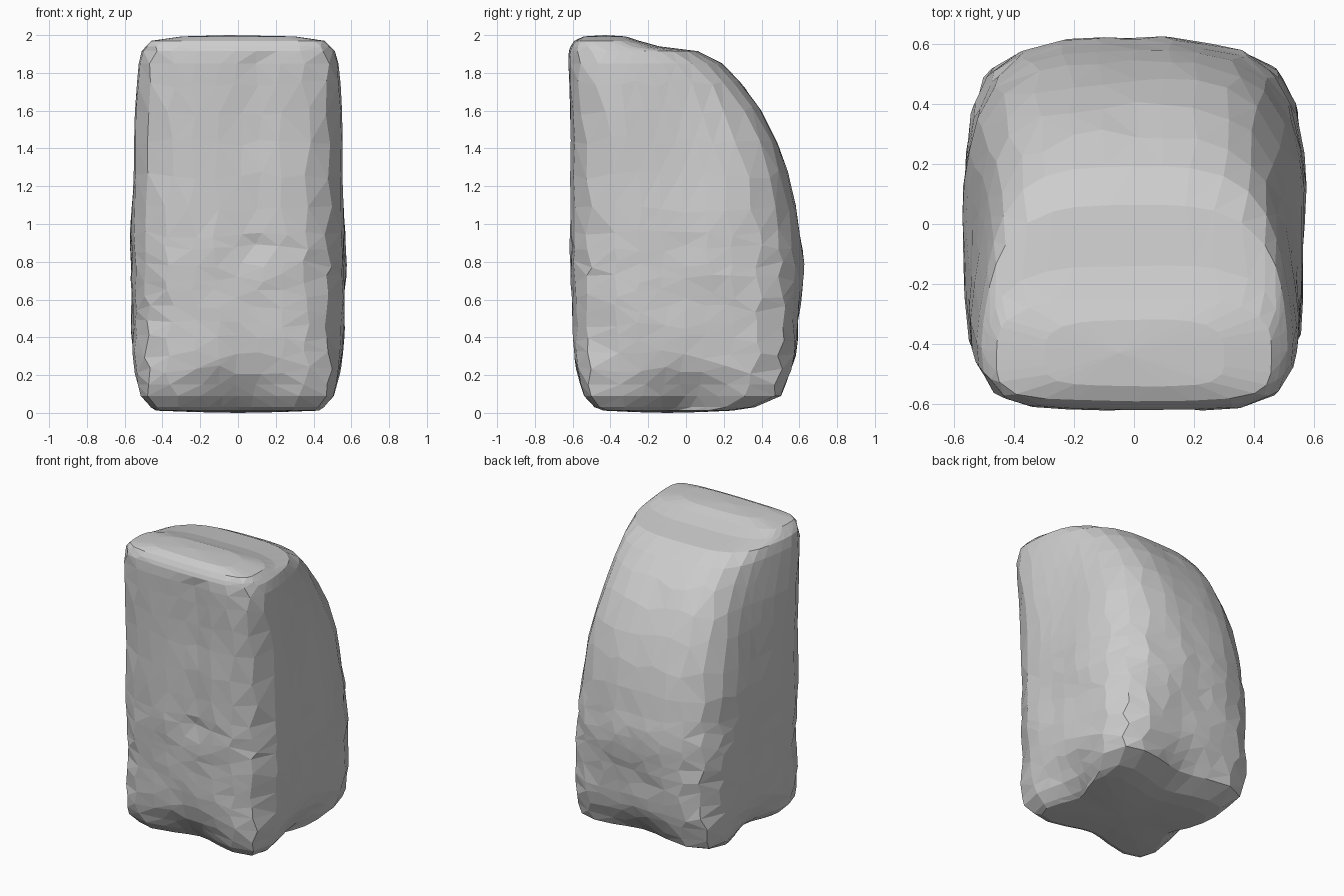
import bpy
import bmesh
import math
import random
from mathutils import Vector, noise

default_cube = bpy.data.objects.get("Cube")
if default_cube:
    bpy.data.objects.remove(default_cube, do_unlink=True)

random.seed(4)
SEGMENTS = 32

# Silhouette of the boulder: height, half width, front edge, back edge
PROFILE = [
    (0.012, 0.45, -0.45, 0.26),
    (0.03, 0.48, -0.50, 0.38),
    (0.09, 0.53, -0.555, 0.52),
    (0.22, 0.55, -0.585, 0.56),
    (0.40, 0.56, -0.60, 0.59),
    (0.75, 0.57, -0.61, 0.62),
    (1.05, 0.565, -0.605, 0.59),
    (1.30, 0.565, -0.61, 0.535),
    (1.50, 0.565, -0.615, 0.455),
    (1.70, 0.555, -0.62, 0.335),
    (1.85, 0.535, -0.625, 0.19),
    (1.915, 0.515, -0.62, 0.06),
    (1.94, 0.49, -0.61, -0.14),
    (1.97, 0.46, -0.59, -0.25),
    (1.993, 0.30, -0.54, -0.32),
]


def blend(a, b, t):
    return a + (b - a) * t


def ramp(value, start, end):
    """Smooth step from 0 to 1."""
    t = min(max((value - start) / (end - start), 0), 1)
    return t * t * (3 - 2 * t)


def section(z):
    """Interpolate the silhouette at one height."""
    for low, high in zip(PROFILE, PROFILE[1:]):
        if z <= high[0]:
            t = (z - low[0]) / (high[0] - low[0])
            return [blend(a, b, t) for a, b in zip(low[1:], high[1:])]
    return PROFILE[-1][1:]


def surface_point(z, angle):
    """Point on a rounded-square section, roughened like broken stone."""
    half_width, front, back = section(z)
    c, s = math.cos(angle), math.sin(angle)
    # Crisp corners at the feet and the front slab, softer up the back
    power = blend(6, 4.2, ramp(z, 0.1, 0.5))
    if s > 0:
        power -= 0.9 * ramp(z, 0.3, 1.0)
    else:
        power += 0.7 * ramp(z, 1.5, 1.8)
    radius = (abs(c) ** power + abs(s) ** power) ** (-1 / power)
    # Undercut below the middle of each side, leaving four blunt feet
    radius *= 1 - 0.27 * (1 - ramp(z, -0.1, 0.3)) * math.cos(2 * angle) ** 2
    x = half_width * radius * c
    y = (front + back) / 2 + (back - front) / 2 * radius * s
    # The dome behind the front slab is narrower than the slab
    x *= 1 - 0.13 * ramp(z, 0.9, 1.8) * ramp(y, -0.45, 0.1)
    # Broad dents, with finer chips around the lower half
    place = Vector((x, y, z))
    rough = 0.012 * noise.noise(place * 2.5)
    if 0.15 < z < 0.95:
        rough += 0.014 * noise.noise(place * 6)
    x += c * rough
    y += s * rough
    # Shallow vertical groove down the upper front
    if s < 0 and 0.85 < z < 1.9:
        y += 0.018 * math.exp(-((x - 0.07) / 0.06) ** 2)
    return Vector((x, y, z))


def loft(bm, rings):
    for lower, upper in zip(rings, rings[1:]):
        for i in range(SEGMENTS):
            j = (i + 1) % SEGMENTS
            bm.faces.new((lower[i], lower[j], upper[j], upper[i]))


def cap(bm, ring, centre, flip):
    tip = bm.verts.new(centre)
    for i in range(SEGMENTS):
        a, b = ring[i], ring[(i + 1) % SEGMENTS]
        bm.faces.new((b, a, tip) if flip else (a, b, tip))


# Ring heights: dense through the chipped lower half, sparse above
heights = [0.012, 0.03, 0.09, 0.15]
heights += [0.23 + 0.08 * i for i in range(10)]
heights += [1.08, 1.26, 1.44, 1.60, 1.74, 1.85, 1.915, 1.94, 1.97, 1.993]

bm = bmesh.new()
rings = []
for z in heights:
    ring = []
    for i in range(SEGMENTS):
        angle = math.tau * (i + random.uniform(-0.2, 0.2)) / SEGMENTS
        shift = random.uniform(-0.025, 0.025) if 0.2 < z < 1.8 else 0
        ring.append(bm.verts.new(surface_point(z + shift, angle)))
    rings.append(ring)

# Underside closes inwards over one extra ring
inner = [bm.verts.new((v.co.x * 0.5, v.co.y * 0.5 - 0.05, 0.004)) for v in rings[0]]
rings.insert(0, inner)
loft(bm, rings)
cap(bm, inner, (0, -0.1, 0), True)
cap(bm, rings[-1], (-0.05, -0.43, 2), False)

bmesh.ops.triangulate(bm, faces=bm.faces[:], quad_method='BEAUTY')
bmesh.ops.recalc_face_normals(bm, faces=bm.faces[:])

mesh = bpy.data.meshes.new("boulder")
bm.to_mesh(mesh)
bm.free()

# Plain stone grey, flat shaded
stone = bpy.data.materials.new("stone_grey")
stone.use_nodes = True
grey = (0.61, 0.61, 0.61, 1)
stone.diffuse_color = grey
stone.node_tree.nodes["Principled BSDF"].inputs["Base Color"].default_value = grey
mesh.materials.append(stone)

boulder = bpy.data.objects.new("boulder", mesh)
bpy.context.collection.objects.link(boulder)
